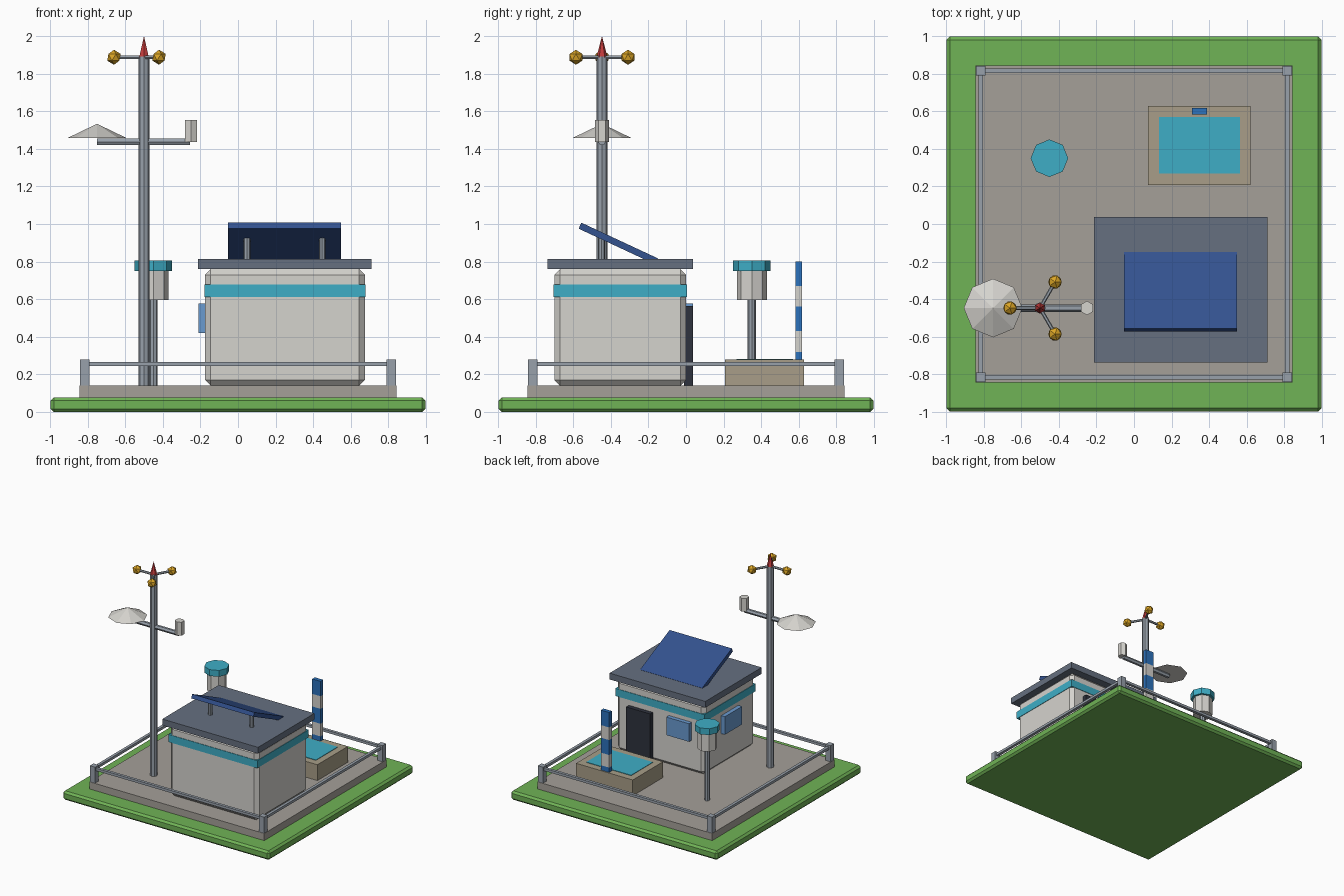
import bpy
from math import radians, cos, sin, pi
from mathutils import Vector

if "Cube" in bpy.data.objects:
    bpy.data.objects.remove(bpy.data.objects["Cube"])


def mat(name, hexcode):
    m = bpy.data.materials.new(name)
    rgb = [int(hexcode[i:i + 2], 16) / 255 for i in (0, 2, 4)]
    m.diffuse_color = [((c + 0.055) / 1.055) ** 2.4 for c in rgb] + [1]
    m.use_nodes = True
    m.node_tree.nodes["Principled BSDF"].inputs["Base Color"].default_value = m.diffuse_color
    return m


GRASS = mat("grass", "70B356")
PAVING = mat("paving", "A5A099")
STEEL = mat("steel", "98A1AB")
WALL = mat("wall", "D5D3CE")
TEAL = mat("teal", "3EAEC6")
ROOF = mat("roof", "667080")
PANEL = mat("panel", "33528F")
DOOR = mat("door", "2E323D")
GLASS = mat("glass", "6A9BD0")
GOLD = mat("gold", "DCA626")
RED = mat("red", "C43C3C")
BLUE = mat("blue", "2C72BC")
STONE = mat("stone", "A89E88")


def finish(name, material):
    ob = bpy.context.object
    ob.name = name
    ob.data.materials.append(material)
    return ob


def box(name, center, size, material, bevel=0, rot=(0, 0, 0)):
    bpy.ops.mesh.primitive_cube_add(size=1, location=center, rotation=rot)
    ob = finish(name, material)
    ob.scale = size
    bpy.ops.object.transform_apply(location=False, rotation=False, scale=True)
    if bevel:
        mod = ob.modifiers.new("bevel", 'BEVEL')
        mod.width, mod.segments = bevel, 1
    return ob


def slab(name, x, y, z, material, bevel=0):
    """Box given by its (min, max) range on each axis."""
    r = (x, y, z)
    return box(name, [(a + b) / 2 for a, b in r], [b - a for a, b in r], material, bevel)


def post(name, x, y, z0, z1, radius, material, sides=8, top=None):
    """Upright prism, or a cone when a top radius is given."""
    bpy.ops.mesh.primitive_cone_add(vertices=sides, radius1=radius,
                                    radius2=radius if top is None else top,
                                    depth=z1 - z0, location=(x, y, (z0 + z1) / 2))
    return finish(name, material)


def rod(name, a, b, radius, material, sides=6):
    a, b = Vector(a), Vector(b)
    d = b - a
    bpy.ops.mesh.primitive_cylinder_add(vertices=sides, radius=radius, depth=d.length,
                                        location=(a + b) / 2)
    ob = finish(name, material)
    ob.rotation_euler = (0, pi / 2, math_angle(d))
    return ob


def math_angle(d):
    return Vector((1, 0)).angle_signed(d.to_2d()) * -1


# Ground and paved yard
slab("lawn", (-.997, .997), (-.997, .997), (0, .078), GRASS, .017)
slab("yard", (-.843, .843), (-.843, .843), (.07, .14), PAVING)

# Fence: corner posts and a single rail per side
for s in (-1, 1):
    for t in (-1, 1):
        box("fence_post", (.815 * s, .815 * t, .21), (.05, .05, .14), STEEL)
    box("fence_rail_x", (0, .815 * s, .255), (1.6, .025, .022), STEEL)
    box("fence_rail_y", (.815 * s, 0, .255), (.025, 1.6, .022), STEEL)

# Hut with band, roof, door and windows
slab("hut_walls", (-.175, .675), (-.70, 0), (.14, .76), WALL, .03)
slab("hut_band", (-.179, .679), (-.704, .004), (.612, .677), TEAL)
slab("hut_roof", (-.213, .71), (-.738, .038), (.76, .815), ROOF)
slab("hut_door", (.32, .55), (-.01, .038), (.14, .563), DOOR)
slab("back_window", (-.055, .165), (-.01, .036), (.42, .577), GLASS)
slab("side_window", (-.211, -.165), (-.47, -.235), (.42, .577), GLASS)

# Tilted solar panel on two legs
box("solar_panel", (.248, -.36, .896), (.60, .45, .035), PANEL, rot=(radians(-25), 0, 0))
for x in (.048, .448):
    post("panel_leg", x, -.45, .80, .935, .018, STEEL)

# Instrument mast with crossbar, dish and sensor cup
MX, MY = -.5, -.447
post("mast", MX, MY, .14, 1.89, .03, STEEL)
post("mast_tip", MX, MY, 1.885, 2.0, .03, RED, 6, 0)
rod("crossbar", (-.75, MY, 1.437), (-.255, MY, 1.437), .02, STEEL)
post("shade_cone", -.75, MY, 1.458, 1.533, .156, WALL, 8, 0)
post("sensor_cup", -.25, MY, 1.437, 1.553, .038, WALL, 6)

# Three wind cups on arms
for a in (60, 180, 300):
    x, y = MX + .16 * cos(radians(a)), MY + .16 * sin(radians(a))
    rod("wind_arm", (MX, MY, 1.887), (x, y, 1.887), .01, STEEL)
    bpy.ops.mesh.primitive_ico_sphere_add(subdivisions=1, radius=.04, location=(x, y, 1.887))
    finish("wind_cup", GOLD)

# Rain gauge
post("gauge_pole", -.45, .35, .14, .60, .022, STEEL)
post("gauge_body", -.45, .35, .595, .752, .08, WALL)
post("gauge_cap", -.45, .35, .75, .805, .10, TEAL)

# Water basin and striped level marker
slab("basin", (.075, .62), (.208, .627), (.14, .278), STONE)
slab("water", (.132, .564), (.268, .568), (.25, .282), TEAL)
levels = [.27, .32, .43, .56, .67, .80]
for i, (z0, z1) in enumerate(zip(levels, levels[1:])):
    slab("marker_stripe", (.308, .388), (.582, .618), (z0, z1), WALL if i % 2 else BLUE)
